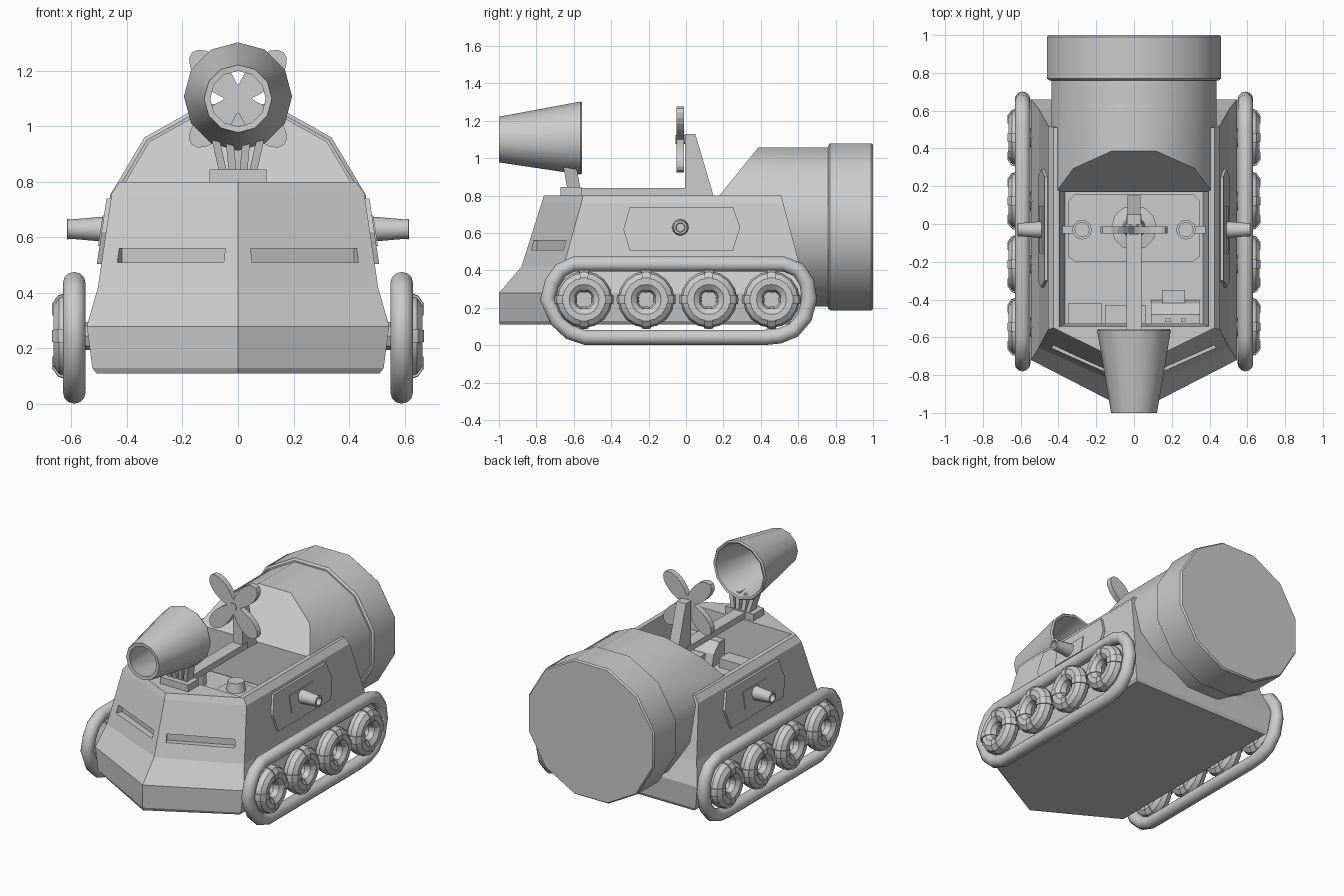
import bpy, bmesh
from math import sin, cos, pi, atan2, radians, hypot
from mathutils import Vector, Matrix

if "Cube" in bpy.data.objects:
    bpy.data.objects.remove(bpy.data.objects["Cube"])


def finish(name, bm, mirror=False, smooth=None):
    bmesh.ops.recalc_face_normals(bm, faces=bm.faces)
    me = bpy.data.meshes.new(name)
    bm.to_mesh(me)
    bm.free()
    ob = bpy.data.objects.new(name, me)
    bpy.context.collection.objects.link(ob)
    if smooth:
        bpy.ops.object.select_all(action='DESELECT')
        bpy.context.view_layer.objects.active = ob
        ob.select_set(True)
        bpy.ops.object.shade_smooth_by_angle(angle=radians(smooth))
    if mirror:
        ob.modifiers.new("Mirror", 'MIRROR').use_mirror_merge = False
    return ob


def loft_bm(rings, wrap=False):
    bm = bmesh.new()
    vs = [[bm.verts.new(p) for p in r] for r in rings]
    n = len(vs[0])
    for a, b in zip(vs, vs[1:] + (vs[:1] if wrap else [])):
        for i in range(n):
            bm.faces.new((a[i], a[(i + 1) % n], b[(i + 1) % n], b[i]))
    if not wrap:
        bm.faces.new(vs[0])
        bm.faces.new(vs[-1])
    return bm


def loft(name, rings, wrap=False, mirror=False, smooth=None):
    return finish(name, loft_bm(rings, wrap), mirror, smooth)


def box(name, x, y, z, mirror=False):
    return loft(name, [[(x[0], y[0], h), (x[1], y[0], h), (x[1], y[1], h), (x[0], y[1], h)] for h in z], mirror=mirror)


def ring_y(n, r, y, z, sx=1, phase=0):
    return [(r * sx * sin(2 * pi * (i + phase) / n), y, z + r * cos(2 * pi * (i + phase) / n)) for i in range(n)]


def ring_x(n, r, x, y, z):
    return [(x, y + r * sin(2 * pi * i / n), z + r * cos(2 * pi * i / n)) for i in range(n)]


def ring_z(n, r, x, y, z):
    return [(x + r * sin(2 * pi * i / n), y + r * cos(2 * pi * i / n), z) for i in range(n)]


def tube(name, x, path, r, wrap=True, n=10, smooth=50):
    """Round tube along a path in the y-z plane at a given x, mirrored to the other side."""
    rings = []
    m = len(path)
    for i, (y, z) in enumerate(path):
        a = path[i - 1] if (wrap or i) else path[0]
        b = path[(i + 1) % m] if (wrap or i < m - 1) else path[-1]
        ty, tz = b[0] - a[0], b[1] - a[1]
        l = hypot(ty, tz)
        ny, nz = tz / l, -ty / l
        rings.append([(x + r * sin(2 * pi * k / n), y + ny * r * cos(2 * pi * k / n),
                       z + nz * r * cos(2 * pi * k / n)) for k in range(n)])
    return loft(name, rings, wrap, True, smooth)


def cut(target, cutter):
    m = target.modifiers.new("Cut", 'BOOLEAN')
    m.operation, m.solver, m.object = 'DIFFERENCE', 'EXACT', cutter
    bpy.context.view_layer.objects.active = target
    bpy.ops.object.modifier_apply(modifier=m.name)
    bpy.data.objects.remove(cutter)


# Hull: stacked pentagons with a pointed prow (z, half width, prow y, corner y, rear y)
levels = [(.11, .51, -.995, -.71, .64), (.13, .525, -1, -.72, .65), (.28, .545, -1, -.72, .66),
          (.42, .505, -.88, -.655, .61), (.76, .455, -.772, -.56, .52), (.80, .425, -.76, -.55, .51)]
hull = loft("hull", [[(0, f, z), (w, c, z), (w, b, z), (-w, b, z), (-w, c, z)] for z, w, f, c, b in levels])

# Open cockpit and two vision slits
cut(hull, loft("cockpit_cutter", [[(-w, f, z), (w, f, z), (w, .19, z), (-w, .19, z)]
                                  for z, w, f in ((.5, .365, -.53), (.85, .40, -.545))]))
for s in (1, -1):
    slit = box("slit_cutter", (-.21, .21), (-.03, .03), (-.025, .025))
    slit.data.transform(Matrix.Translation((s * .24, -.735, .535)) @ Matrix.Rotation(s * atan2(.224, .487), 4, 'Z'))
    cut(hull, slit)

# Barrel body with a slanted front, plus the wide rear rim
bm = loft_bm([ring_y(12, .44, y, .633, 1.03, .5) for y in (.17, .80)])
res = bmesh.ops.bisect_plane(bm, geom=bm.verts[:] + bm.edges[:] + bm.faces[:], plane_co=(0, .17, .79),
                             plane_no=Vector((0, -.26, .21)).normalized(), clear_outer=True)
bmesh.ops.holes_fill(bm, edges=[e for e in bm.edges if e.is_boundary])
finish("barrel", bm, smooth=35)
loft("barrel_rim", [ring_y(12, r, y, .633, 1.03, .5) for y, r in
                    ((.76, .45), (.77, .463), (.99, .463), (1, .455))], smooth=35)

# Side plates, following the hull slope
def plate(name, pts, off):
    side = lambda z: .505 - (z - .42) * .147
    loft(name, [[(side(z) + d, y, z) for y, z in pts] for d in (-.01, off)], mirror=True)

plate("side_plate", [(-.335, .62), (-.30, .74), (.25, .74), (.29, .63), (.25, .505), (-.30, .505)], .016)
plate("gun_mount", [(-.155, .57), (.095, .57), (.095, .68), (-.155, .68)], .021)

# Side guns with hollow muzzles and their inner breeches
loft("side_gun", [ring_x(12, r, x, -.03, .63) for x, r in
                  ((.45, .048), (.60, .035), (.615, .037), (.617, .025), (.55, .022))], mirror=True, smooth=40)
loft("gun_breech", [ring_z(12, r, .275, -.03, z) for z, r in
                    ((.49, .052), (.66, .052), (.66, .04), (.68, .04))], mirror=True, smooth=40)
box("breech_arm", (.27, .46), (-.05, -.01), (.60, .64), True)

# Tracks: thick rounded hoops
tube("track", .59, [(-.74, .25), (-.715, .335), (-.67, .40), (-.60, .435), (.52, .435), (.60, .405),
                    (.645, .34), (.66, .25), (.635, .15), (.575, .08), (.50, .05), (.42, .042),
                    (-.54, .042), (-.62, .07), (-.69, .135)], .041, n=12)

# Wheels: rings with four wrapped bands each, on a stub axle
def arc(cy, a0, a1, n, closed=False):
    return [(cy + .098 * sin(a), .245 + .098 * cos(a))
            for a in (a0 + (a1 - a0) * i / (n if closed else n - 1) for i in range(n))]

for k, cy in enumerate((-.545, -.213, .122, .457), 1):
    tube(f"wheel_{k}", .613, arc(cy, 0, 2 * pi, 16, True), .054, n=10, smooth=30)
    for j in range(4):
        tube(f"wheel_{k}_band_{j + 1}", .613, arc(cy, j * pi / 2 - .2, j * pi / 2 + .2, 3), .060, False, 10, 30)
    loft(f"wheel_{k}_axle", [ring_x(8, .05, x, cy, .245) for x in (.50, .57)], mirror=True)

# Overhead beam, rear post and propeller
box("beam", (-.04, .04), (-.66, .05), (.80, .84))
loft("post", [[(x, y, z) for y, z in ((-.005, .80), (-.005, 1.13), (.05, 1.13), (.15, .79))] for x in (-.035, .035)])
prop = []
for i in range(64):
    t = 2 * pi * i / 64
    r = .05 + .185 * sin(2 * t) ** 2
    prop.append((r * cos(t), r * sin(t)))
loft("propeller", [[(x, y, 1.10 + z) for x, z in prop] for y in (-.05, -.012)])
loft("propeller_hub", [ring_y(10, .025, y, 1.10) for y in (-.055, .01)])

# Horn on a bracket with four struts
loft("horn", [ring_y(12, r, y, z) for y, r, z in
              ((-1, .122, 1.1), (-.565, .195, 1.108), (-.555, .188, 1.108), (-.56, .175, 1.108), (-.998, .10, 1.1))],
     wrap=True, smooth=35)
box("horn_bracket", (-.103, .103), (-.67, -.56), (.80, .845))
for n, x0, x1 in (("inner", .02, .03), ("outer", .055, .08)):
    loft(f"horn_strut_{n}", [[(x + dx, y + dy, z) for dx, dy in ((-.014, -.035), (.014, -.035), (.014, .035), (-.014, .035))]
                             for x, y, z in ((x0, -.60, .84), (x1, -.62, .95))], mirror=True)

# Cockpit fittings: floor plate, swivel base, consoles and seat
loft("floor_plate", [[(-.35, -.17, z), (-.31, -.20, z), (.31, -.20, z), (.35, -.17, z),
                      (.35, .12, z), (.31, .16, z), (-.31, .16, z), (-.35, .12, z)] for z in (.49, .51)])
loft("swivel_base", [ring_z(12, r, 0, -.02, z) for z, r in ((.5, .12), (.53, .12), (.54, .06), (.60, .05))], smooth=40)
box("left_console", (-.35, -.17), (-.53, -.42), (.49, .60))
box("seat_cushion", (-.15, .06), (-.53, -.43), (.49, .56))
loft("right_console", [[(.09, f, z), (.35, f, z), (.35, b, z), (.09, b, z)]
                       for z, f, b in ((.49, -.53, -.40), (.58, -.53, -.42), (.64, -.53, -.48))])
box("console_screen", (.15, .27), (-.46, -.35), (.49, .57))
for i, x in enumerate((.18, .26), 1):
    box(f"console_switch_{i}", (x - .012, x + .012), (-.52, -.50), (.63, .655))
